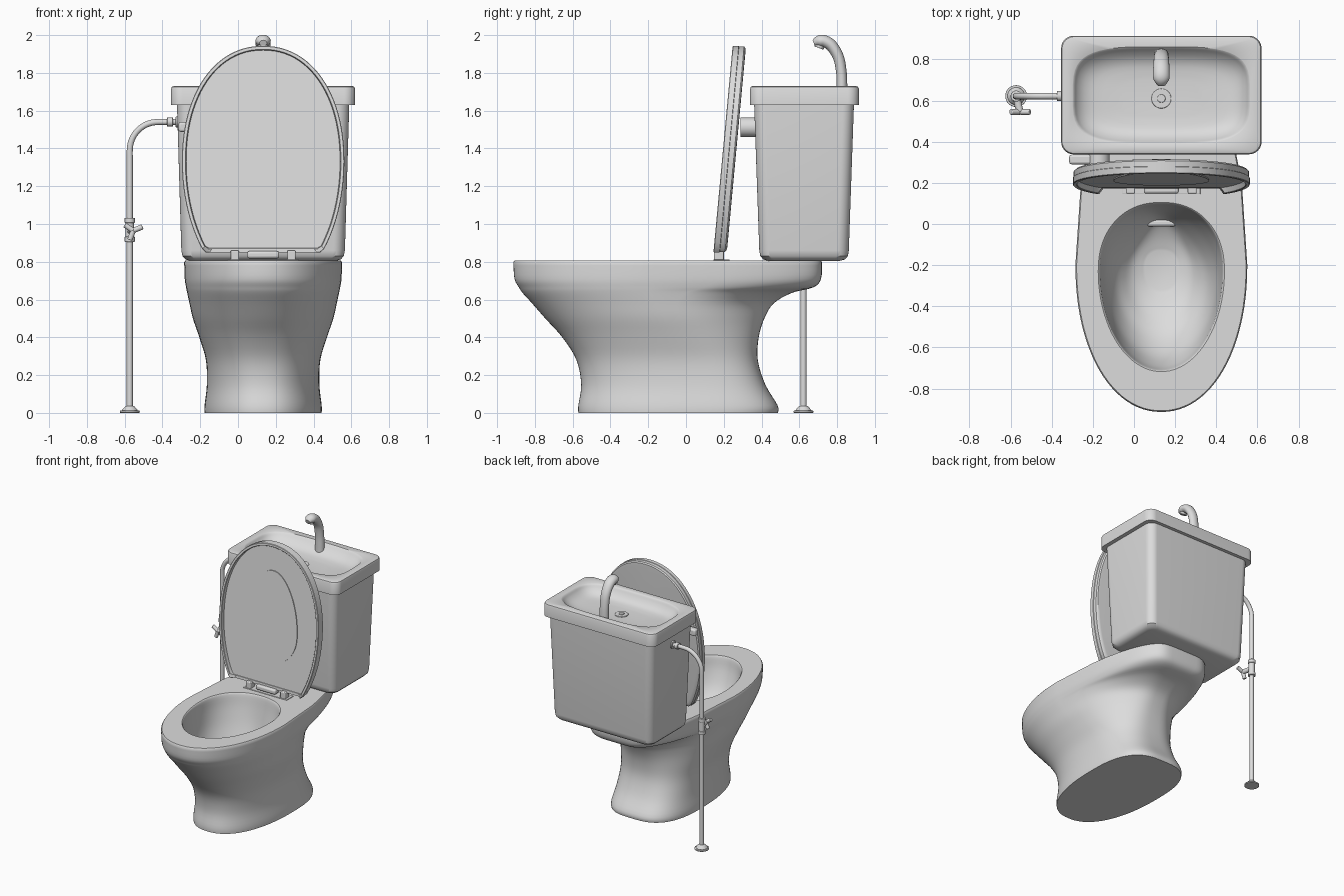
import bpy, bmesh, math
from mathutils import Vector

if "Cube" in bpy.data.objects:
    bpy.data.objects.remove(bpy.data.objects["Cube"], do_unlink=True)

CX = 0.133          # centre line of bowl and tank
N = 96

GREY = (0.72, 0.72, 0.72, 1)
ceramic = bpy.data.materials.new("light_grey")
ceramic.use_nodes = True
ceramic.diffuse_color = GREY
ceramic.node_tree.nodes["Principled BSDF"].inputs["Base Color"].default_value = GREY


def finish(name, bm, bevel=0, angle=35):
    bmesh.ops.recalc_face_normals(bm, faces=bm.faces[:])
    me = bpy.data.meshes.new(name)
    bm.to_mesh(me)
    bm.free()
    ob = bpy.data.objects.new(name, me)
    bpy.context.collection.objects.link(ob)
    me.materials.append(ceramic)
    if bevel:
        mod = ob.modifiers.new("soft_edges", "BEVEL")
        mod.width, mod.segments = bevel, 3
    bpy.ops.object.select_all(action="DESELECT")
    ob.select_set(True)
    bpy.context.view_layer.objects.active = ob
    bpy.ops.object.shade_smooth_by_angle(angle=math.radians(angle))
    return ob


def loft(name, rings, angle=35):
    """Skin a list of equal rings and cap both ends."""
    bm = bmesh.new()
    vs = [[bm.verts.new(p) for p in ring] for ring in rings]
    for a, b in zip(vs, vs[1:]):
        for i in range(len(a)):
            j = (i + 1) % len(a)
            bm.faces.new((a[i], a[j], b[j], b[i]))
    bm.faces.new(vs[0])
    bm.faces.new(vs[-1])
    return finish(name, bm, angle=angle)


def spline_rows(rows, steps=4):
    """Smooth interpolation between rows of section values."""
    out = []
    for i in range(len(rows) - 1):
        p = [rows[max(i - 1, 0)], rows[i], rows[i + 1], rows[min(i + 2, len(rows) - 1)]]
        for s in range(steps):
            t = s / steps
            out.append([0.5 * (2 * b + (c - a) * t + (2 * a - 5 * b + 4 * c - d) * t * t
                               + (3 * b - a - 3 * c + d) * t ** 3) for a, b, c, d in zip(*p)])
    return out + [list(rows[-1])]


def egg(w, lo, hi, mid, n_lo=2, n_hi=2, taper=0):
    """Egg outline: (x, t) pairs, t running from lo to hi, widest at mid."""
    pts = []
    for i in range(N):
        a = 2 * math.pi * i / N
        c, s = -math.cos(a), math.sin(a)
        n, reach = (n_hi, hi - mid) if c > 0 else (n_lo, mid - lo)
        u = math.copysign(abs(c) ** (2 / n), c)
        x = w * math.copysign(abs(s) ** (2 / n), s)
        pts.append((CX + x * (1 - taper * max(u, 0) ** 2), mid + reach * u))
    return pts


def corner_ring(cy, hx, hy, z, r=0, n=0, k=12):
    """Rounded rectangle (r) or superellipse (n) with matching point order."""
    ring = []
    for q, (sx, sy) in enumerate(((1, 1), (-1, 1), (-1, -1), (1, -1))):
        for i in range(k + 1):
            f = i / k if not n else (i + 0.5) / (k + 1)
            a = math.pi / 2 * (q + f)
            c, s = math.cos(a), math.sin(a)
            if n:
                x, y = (math.copysign(abs(v) ** (2 / n), v) for v in (c, s))
                ring.append((CX + hx * x, cy + hy * y, z))
            else:
                ring.append((CX + sx * (hx - r) + r * c, cy + sy * (hy - r) + r * s, z))
    return ring


def cylinder(name, p, q, r, r2=None, bevel=0.004):
    p, q = Vector(p), Vector(q)
    bm = bmesh.new()
    bmesh.ops.create_cone(bm, cap_ends=True, segments=32, radius1=r,
                          radius2=r if r2 is None else r2, depth=(q - p).length)
    rot = Vector((0, 0, 1)).rotation_difference(q - p)
    for v in bm.verts:
        v.co = rot @ v.co + (p + q) / 2
    return finish(name, bm, bevel)


def box(name, lo, hi, bevel=0.006):
    bm = bmesh.new()
    bmesh.ops.create_cube(bm, size=1)
    for v in bm.verts:
        v.co = [(a + b) / 2 + c * (b - a) for a, b, c in zip(lo, hi, v.co)]
    return finish(name, bm, bevel)


def tube(name, pts, radii, side, wide=1):
    """Oval tube along a planar path; side is the normal of that plane."""
    rows = spline_rows([(*p, r) for p, r in zip(pts, radii)], 6)
    side = Vector(side)
    rings = []
    for i, row in enumerate(rows):
        a, b = rows[max(i - 1, 0)], rows[min(i + 1, len(rows) - 1)]
        up = (Vector(b[:3]) - Vector(a[:3])).normalized().cross(side)
        rings.append([Vector(row[:3]) + row[3] * (side * wide * math.cos(t) + up * math.sin(t))
                      for t in (2 * math.pi * j / 24 for j in range(24))])
    return loft(name, rings, 50)


# Bowl: z, front, back, half width, widest y, front power, back power, taper
outer = [(0.00, -0.57, 0.487, 0.31, 0.06, 2.3, 3.2, 0.1),
         (0.04, -0.57, 0.485, 0.31, 0.06, 2.3, 3.2, 0.1),
         (0.15, -0.555, 0.42, 0.298, 0.04, 2.3, 3.2, 0.1),
         (0.28, -0.58, 0.38, 0.303, 0, 2.3, 3.1, 0.15),
         (0.40, -0.655, 0.385, 0.338, -0.06, 2.2, 3, 0.25),
         (0.50, -0.745, 0.415, 0.372, -0.12, 2.1, 3, 0.36),
         (0.58, -0.815, 0.465, 0.39, -0.16, 2.1, 3.2, 0.42),
         (0.635, -0.865, 0.56, 0.402, -0.19, 2.1, 4, 0.42),
         (0.665, -0.885, 0.675, 0.408, -0.2, 2.1, 5, 0.38),
         (0.71, -0.908, 0.715, 0.415, -0.2, 2.1, 6, 0.36),
         (0.797, -0.914, 0.72, 0.418, -0.2, 2.1, 6, 0.36)]
inner = [(0.807, -0.718, 0.105, 0.307, -0.23, 2, 2.3, 0.05),
         (0.79, -0.71, 0.097, 0.298, -0.23, 2, 2.3, 0.05),
         (0.70, -0.69, 0.085, 0.288, -0.24, 2, 2.3, 0.1),
         (0.58, -0.64, 0.065, 0.268, -0.26, 2, 2.3, 0.25),
         (0.48, -0.56, 0.04, 0.23, -0.27, 2, 2.3, 0.4),
         (0.42, -0.48, 0.005, 0.185, -0.26, 2, 2.4, 0.4),
         (0.38, -0.40, -0.06, 0.14, -0.24, 2.2, 2.5, 0.2),
         (0.355, -0.32, -0.13, 0.08, -0.22, 2.2, 2.5, 0)]
rim_edge = (0.807, -0.908, 0.714, 0.412, -0.2, 2.1, 6, 0.36)
loft("bowl", [[(x, y, r[0]) for x, y in egg(r[3], r[1], r[2], r[4], *r[5:])]
              for r in spline_rows(outer) + [rim_edge] + spline_rows(inner)])
box("bowl_water_slot", (CX - 0.07, -0.012, 0.39), (CX + 0.07, 0.022, 0.445), 0.012)

# Tank with overhanging top and wash basin in one skin
tank = [(0.625, 0.385, 0.19, 0.805, 0.05), (0.625, 0.41, 0.215, 0.812, 0.06),
        (0.625, 0.427, 0.232, 0.83, 0.06), (0.625, 0.433, 0.237, 0.86, 0.06),
        (0.625, 0.456, 0.264, 1.63, 0.06), (0.627, 0.487, 0.288, 1.63, 0.06),
        (0.627, 0.487, 0.288, 1.715, 0.06), (0.627, 0.483, 0.284, 1.726, 0.06),
        (0.627, 0.474, 0.275, 1.73, 0.055)]
basin = [(0.625, 0.432, 0.237, 1.73), (0.625, 0.423, 0.229, 1.723), (0.622, 0.407, 0.212, 1.70),
         (0.618, 0.375, 0.186, 1.675), (0.614, 0.32, 0.15, 1.658), (0.61, 0.2, 0.09, 1.65)]
loft("tank_and_basin", [corner_ring(*t[:4], r=t[4]) for t in tank]
     + [corner_ring(*b, n=3.7) for b in spline_rows(basin, 3)])
for part, r, top in (("drain_ring", 0.048, 1.656), ("drain_plug", 0.02, 1.663)):
    cylinder(part, (CX, 0.61, 1.63), (CX, 0.61, top), r)

# Faucet with downturned outlet
tube("faucet", [(CX, 0.826, 1.64), (CX, 0.826, 1.72), (CX, 0.823, 1.80), (CX, 0.808, 1.88),
                (CX, 0.774, 1.94), (CX, 0.737, 1.966), (CX, 0.705, 1.968), (CX, 0.676, 1.958)],
     [0.028, 0.028, 0.028, 0.029, 0.031, 0.032, 0.031, 0.016], (1, 0, 0), 1.25)
cylinder("faucet_outlet", (CX, 0.712, 1.955), (CX, 0.703, 1.932), 0.026)


# Raised seat lid, leaning back: the rim stands proud except along the hinge edge
def lean(pts, depth):
    return [(x, 0.142 + 0.093 * (z - 0.815)
             + (max(depth, 0.028) if z < 0.876 and abs(x - CX) < 0.295 else depth), z)
            for x, z in pts]


def lid_outline(o):
    return [(x, max(z, 0.85 + o))
            for x, z in egg(0.43 - o, 0.63 + o, 1.943 - o, 1.33, 2, 2.15)]


loft("seat_lid", [lean(lid_outline(o), d) for o, d in (
    (0.03, 0.071), (0.012, 0.069), (0.003, 0.061), (0.003, 0.034), (0, 0.032), (0, 0.003),
    (0.003, 0), (0.018, 0), (0.021, 0.003), (0.023, 0.03))])
pad = egg(0.232, 1.04, 1.735, 1.28, 2.1, 2, 0.1)
loft("lid_pad", [lean(pad, d) for d in (0.04, 0.024)])

# Hinge under the lid
box("hinge_plate", (CX - 0.19, 0.145, 0.80), (CX + 0.19, 0.23, 0.812), 0.003)
for side, name in ((-1, "right_hinge"), (1, "left_hinge")):
    x = CX + side * 0.15
    box(name, (x - 0.022, 0.148, 0.80), (x + 0.022, 0.2, 0.86))
box("hinge_bar", (CX - 0.085, 0.148, 0.818), (CX + 0.085, 0.2, 0.856), 0.012)

# Flush lever
cylinder("flush_knob", (-0.17, 0.288, 1.512), (-0.17, 0.38, 1.512), 0.052)
box("flush_lever", (-0.315, 0.29, 1.488), (-0.16, 0.337, 1.54), 0.012)

# Supply pipe: vertical run, bend, run into the tank
PX, PY = -0.573, 0.622
bend = [(PX + 0.15 * (1 - math.cos(a)), PY, 1.39 + 0.15 * math.sin(a))
        for a in (math.pi / 2 * i / 6 for i in range(7))]
path = [(PX, PY, 0.01), (PX, PY, 1.2), (PX, PY, 1.34)] + bend + [(-0.37, PY, 1.54), (-0.30, PY, 1.54)]
tube("supply_pipe", path, [0.016] * len(path), (0, 1, 0))
cylinder("pipe_nut", (-0.375, PY, 1.54), (-0.345, PY, 1.54), 0.025)
cylinder("tank_collar", (-0.33, PY, 1.54), (-0.30, PY, 1.54), 0.03)
cylinder("floor_flange", (PX, PY, 0), (PX, PY, 0.012), 0.053)
cylinder("floor_flange_dome", (PX, PY, 0.01), (PX, PY, 0.038), 0.046, 0.022, 0.008)

# Shut-off valve with a three-winged handle
cylinder("valve_body", (PX, PY, 0.91), (PX, PY, 1.02), 0.022)
for part, z in (("valve_lower_nut", 0.905), ("valve_upper_nut", 1.005)):
    cylinder(part, (PX, PY, z), (PX, PY, z + 0.028), 0.027)
hub = Vector((PX + 0.018, 0.545, 0.965))
cylinder("valve_stem", (PX, PY, 0.965), hub, 0.018)
for part, dx, dz in (("right", -0.045, 0.03), ("left", 0.05, 0.02), ("lower", -0.018, -0.05)):
    cylinder("valve_" + part + "_wing", hub, hub + Vector((dx, 0, dz)), 0.014)
